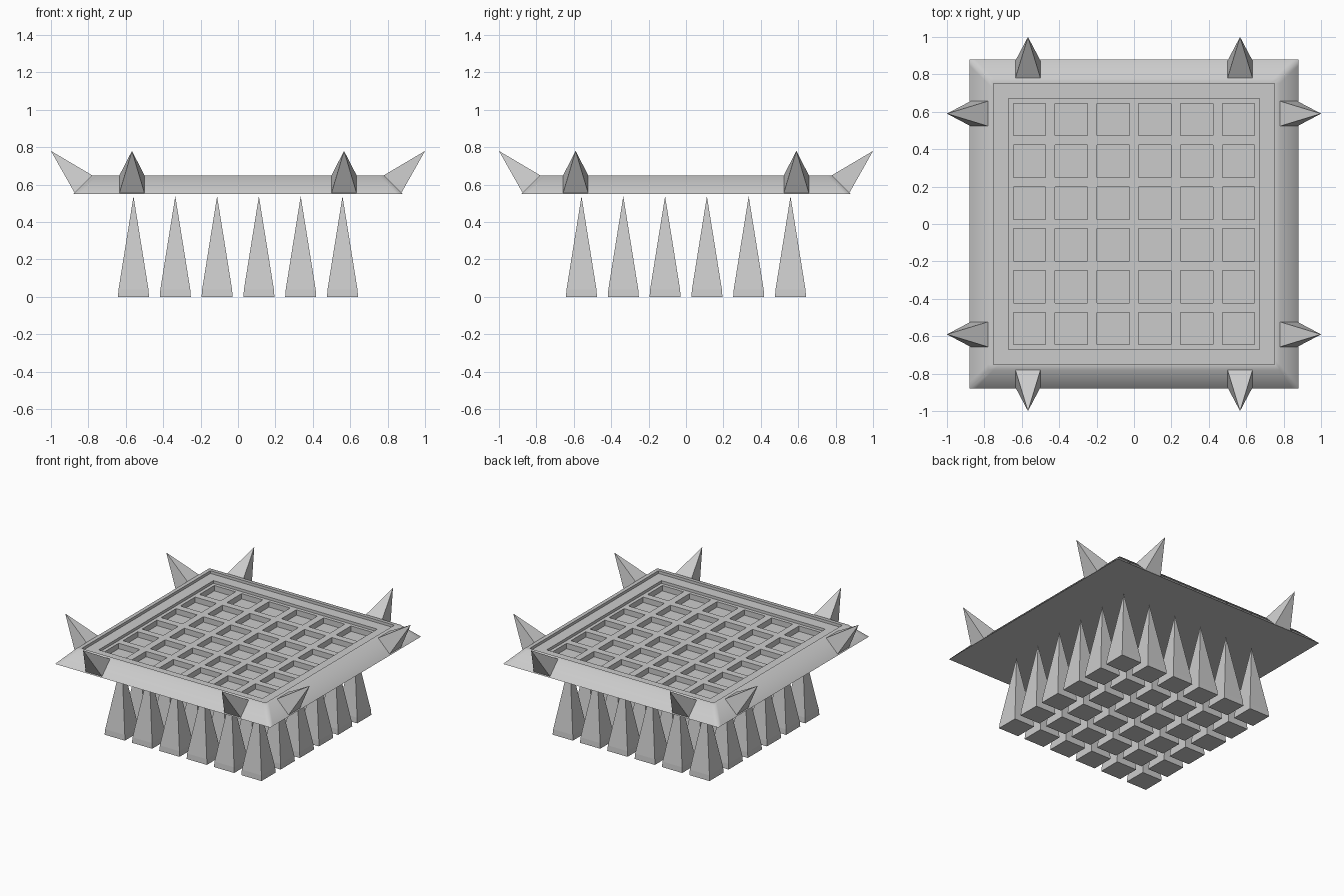
import bpy, bmesh
from math import pi
from mathutils import Matrix

if "Cube" in bpy.data.objects:
    bpy.data.objects.remove(bpy.data.objects["Cube"])


def finish(bm, name):
    bmesh.ops.recalc_face_normals(bm, faces=bm.faces[:])
    me = bpy.data.meshes.new(name)
    bm.to_mesh(me)
    bm.free()
    ob = bpy.data.objects.new(name, me)
    bpy.context.collection.objects.link(ob)
    return ob


N, PITCH, CELL = 6, 0.2235, 0.173
centres = [(i - (N - 1) / 2) * PITCH for i in range(N)]

# Waffle tray: grid of pockets, then stepped rim and sloped skirt
bm = bmesh.new()
lines = [-0.67] + [c + s * CELL / 2 for c in centres for s in (-1, 1)] + [0.67]
grid = [[bm.verts.new((x, y, 0.61)) for x in lines] for y in lines]
pockets = []
for j in range(len(lines) - 1):
    for i in range(len(lines) - 1):
        f = bm.faces.new((grid[j][i], grid[j][i + 1], grid[j + 1][i + 1], grid[j + 1][i]))
        if i % 2 and j % 2:
            pockets.append(f)
for f in pockets:
    ret = bmesh.ops.extrude_face_region(bm, geom=[f])
    verts = [v for v in ret["geom"] if isinstance(v, bmesh.types.BMVert)]
    bmesh.ops.translate(bm, verts=verts, vec=(0, 0, -0.04))
bmesh.ops.delete(bm, geom=[f for f in pockets if f.is_valid], context='FACES_ONLY')
half = 0.67
edges = [e for e in bm.edges if e.is_boundary]
for new_half, z in ((0.67, 0.63), (0.752, 0.63), (0.752, 0.65), (0.78, 0.65), (0.88, 0.55)):
    ret = bmesh.ops.extrude_edge_only(bm, edges=edges)["geom"]
    edges = [g for g in ret if isinstance(g, bmesh.types.BMEdge) and g.is_boundary]
    for v in {v for e in edges for v in e.verts}:
        v.co.x *= new_half / half
        v.co.y *= new_half / half
        v.co.z = z
    half = new_half
bmesh.ops.holes_fill(bm, edges=edges, sides=0)
tray = finish(bm, "waffle_tray")
bpy.context.view_layer.objects.active = tray
tray.select_set(True)
bpy.ops.object.shade_smooth_by_angle(angle=1.13)
tray.select_set(False)


# Rim spikes: pyramids standing on the sloped skirt
def rim_spike(name, offset, turn):
    bm = bmesh.new()
    w = 0.067
    base = [bm.verts.new((offset + dx, y, z)) for dx, y, z in
            ((-w, -0.873, 0.555), (w, -0.873, 0.555), (w, -0.78, 0.65), (-w, -0.78, 0.65))]
    tip = bm.verts.new((offset, -1.0, 0.78))
    bm.faces.new(base)
    for i in range(4):
        bm.faces.new((base[i], base[(i + 1) % 4], tip))
    bmesh.ops.rotate(bm, verts=bm.verts[:], cent=(0, 0, 0), matrix=Matrix.Rotation(turn, 3, 'Z'))
    finish(bm, name)


for k, side in enumerate(("front", "right", "back", "left")):
    for sign in (-1, 1):
        rim_spike(f"{side}_rim_spike", sign * (0.59 if k % 2 else 0.567), k * pi / 2)

# Feet: short tapered block topped by a tall pyramid
for x in centres:
    for y in centres:
        bm = bmesh.new()
        rings = [[bm.verts.new((x + sx * h, y + sy * h, z))
                  for sx, sy in ((-1, -1), (1, -1), (1, 1), (-1, 1))]
                 for h, z in ((0.083, 0), (0.080, 0.04))]
        tip = bm.verts.new((x, y, 0.538))
        bm.faces.new(rings[0][::-1])
        for i in range(4):
            n = (i + 1) % 4
            bm.faces.new((rings[0][i], rings[0][n], rings[1][n], rings[1][i]))
            bm.faces.new((rings[1][i], rings[1][n], tip))
        finish(bm, "spike_foot")
